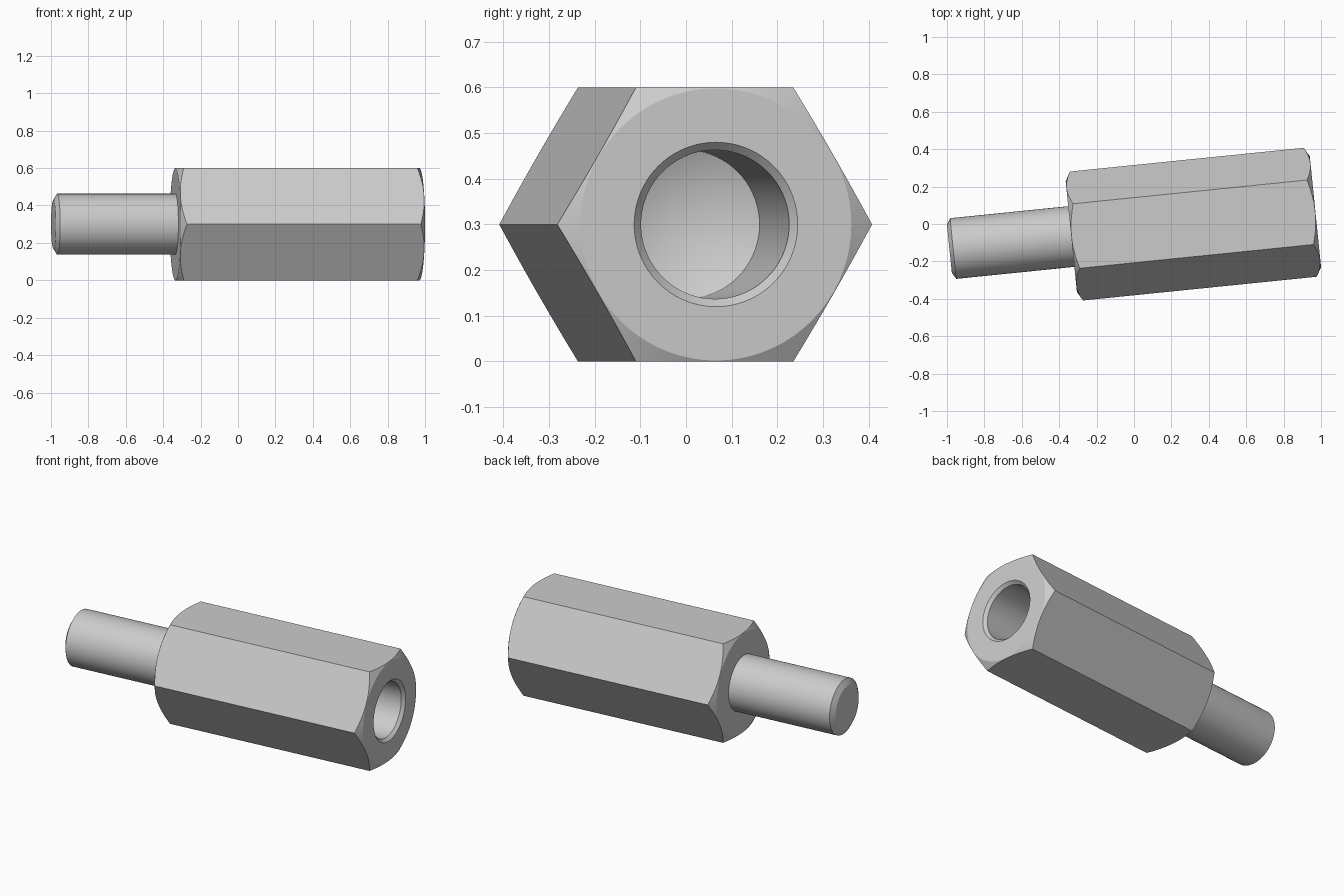
import bpy, bmesh, math
from mathutils import Matrix

default = bpy.data.objects.get("Cube")
if default:
    bpy.data.objects.remove(default, do_unlink=True)

FACE, BACK, TIP = 0.975, -0.337, -0.992   # stations along the long axis
FLAT, BORE, STUD = 0.3, 0.163, 0.163      # hex inradius, hole and stud radii
PLACE = Matrix.Translation((0, -0.033, FLAT)) @ Matrix.Rotation(math.radians(5.8), 4, 'Z')

steel = bpy.data.materials.new("grey_steel")
steel.use_nodes = True
GREY = (0.6, 0.6, 0.6, 1)
steel.diffuse_color = GREY
steel.node_tree.nodes["Principled BSDF"].inputs["Base Color"].default_value = GREY


def add_object(name, bm):
    bmesh.ops.recalc_face_normals(bm, faces=bm.faces)
    mesh = bpy.data.meshes.new(name)
    bm.to_mesh(mesh)
    bm.free()
    mesh.materials.append(steel)
    obj = bpy.data.objects.new(name, mesh)
    bpy.context.collection.objects.link(obj)
    obj.matrix_world = PLACE
    return obj


def lathe(name, profile, steps=72):
    """Turn a profile of (station, radius) points about the long axis."""
    bm = bmesh.new()
    verts = [bm.verts.new((s, r, 0)) for s, r in profile]
    edges = [bm.edges.new(pair) for pair in zip(verts, verts[1:])]
    bmesh.ops.spin(bm, geom=verts + edges, cent=(0, 0, 0), axis=(1, 0, 0),
                   angle=math.tau, steps=steps, use_duplicate=False)
    bmesh.ops.remove_doubles(bm, verts=bm.verts, dist=1e-5)
    return add_object(name, bm)


def hex_prism(name):
    bm = bmesh.new()
    ring = [bm.verts.new((BACK, FLAT / math.cos(math.pi / 6) * math.cos(i * math.pi / 3),
                          FLAT / math.cos(math.pi / 6) * math.sin(i * math.pi / 3)))
            for i in range(6)]
    base = bm.faces.new(ring)
    out = bmesh.ops.extrude_face_region(bm, geom=[base], use_keep_orig=True)
    moved = [v for v in out["geom"] if isinstance(v, bmesh.types.BMVert)]
    bmesh.ops.translate(bm, verts=moved, vec=(FACE - BACK, 0, 0))
    return add_object(name, bm)


def cut(target, cutter, operation):
    """Apply a boolean and discard the cutter."""
    mod = target.modifiers.new(operation, 'BOOLEAN')
    mod.operation, mod.solver, mod.object = operation, 'EXACT', cutter
    cutter.hide_render = True
    bpy.context.view_layer.update()
    graph = bpy.context.evaluated_depsgraph_get()
    mesh = bpy.data.meshes.new_from_object(target.evaluated_get(graph))
    target.modifiers.clear()
    target.data = mesh
    bpy.data.objects.remove(cutter, do_unlink=True)


# Hexagonal body with its corners chamfered at 30 degrees on both ends
body = hex_prism("hex_body")
rim, wide, over = FLAT - 0.002, 0.4, 0.02
slope = math.tan(math.pi / 6)
reach = (wide - rim) * slope
slip = over / slope
cut(body, lathe("corner_chamfer",
                [(BACK - over, 0), (BACK - over, rim - slip), (BACK + reach, wide),
                 (FACE - reach, wide), (FACE + over, rim - slip), (FACE + over, 0)]),
    'INTERSECT')

# Drilled hole with a countersunk mouth and conical bottom
cut(body, lathe("drill",
                [(FACE + 0.02, 0), (FACE + 0.02, BORE + 0.036), (FACE - 0.018, BORE),
                 (FACE - 0.66, BORE), (FACE - 0.74, 0)]),
    'DIFFERENCE')

# Round stud with a chamfered tip
stud = lathe("stud", [(TIP, 0), (TIP, STUD - 0.034), (TIP + 0.02, STUD),
                      (BACK + 0.01, STUD), (BACK + 0.01, 0)])

# Smooth the turned surfaces, keep machined edges crisp
for part in (body, stud):
    bpy.ops.object.select_all(action='DESELECT')
    part.select_set(True)
    bpy.context.view_layer.objects.active = part
    bpy.ops.object.shade_smooth_by_angle(angle=math.radians(24))
